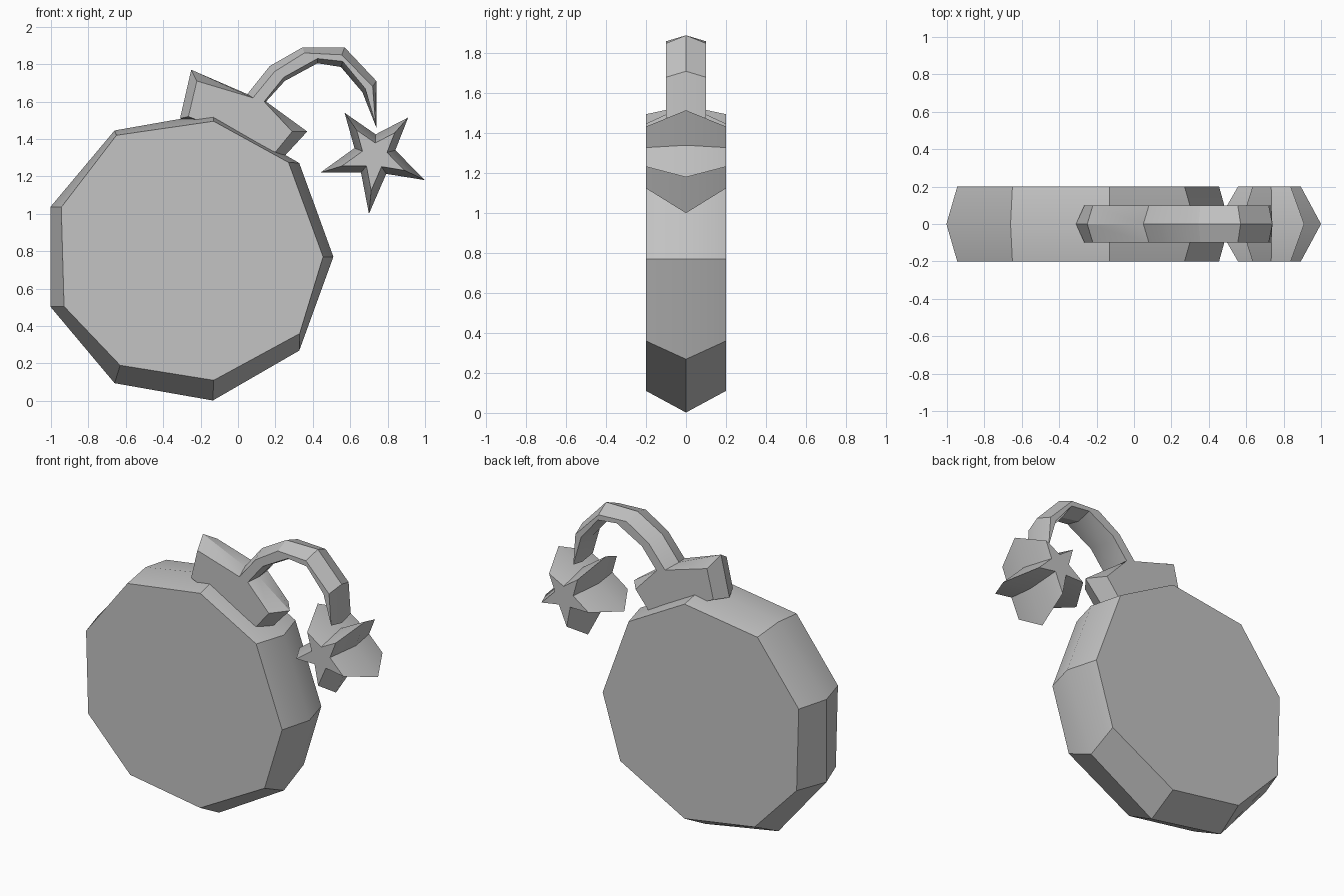
import bpy, bmesh
from math import sin, cos, radians

if "Cube" in bpy.data.objects:
    bpy.data.objects.remove(bpy.data.objects["Cube"], do_unlink=True)

# One plain grey for the whole model
grey = bpy.data.materials.new("plain_grey")
grey.use_nodes = True
color = (0.55, 0.55, 0.55, 1)
grey.diffuse_color = color
grey.node_tree.nodes["Principled BSDF"].inputs["Base Color"].default_value = color


def polar(center, radius, degrees):
    angle = radians(degrees)
    return center[0] + radius * cos(angle), center[1] + radius * sin(angle)


def bevelled_slab(name, ridge, face, half_depth):
    """Slab with a wide ridge outline at y=0 and a smaller outline on both faces."""
    bm = bmesh.new()
    layers = [(face, -half_depth), (ridge, 0), (face, half_depth)]
    front, middle, back = [
        [bm.verts.new((x, y, z)) for x, z in outline] for outline, y in layers
    ]
    bm.faces.new(front)
    bm.faces.new(back[::-1])
    count = len(ridge)
    for near, far in ((front, middle), (middle, back)):
        for i in range(count):
            j = (i + 1) % count
            bm.faces.new((near[j], near[i], far[i], far[j]))
    bmesh.ops.recalc_face_normals(bm, faces=bm.faces)
    mesh = bpy.data.meshes.new(name)
    bm.to_mesh(mesh)
    bm.free()
    mesh.materials.append(grey)
    obj = bpy.data.objects.new(name, mesh)
    bpy.context.collection.objects.link(obj)
    bpy.ops.object.select_all(action="DESELECT")
    obj.select_set(True)
    bpy.context.view_layer.objects.active = obj
    bpy.ops.object.shade_smooth_by_angle(angle=radians(30))
    return obj


# Body: nine-sided disc, with slightly uneven front and back faces
body_ridge = [polar((-0.27, 0.77), 0.78, 40 * i) for i in range(9)]
body_face = [
    (0.455, 0.77), (0.27, 1.275), (-0.13, 1.495), (-0.65, 1.42), (-0.945, 1.035),
    (-0.93, 0.505), (-0.63, 0.19), (-0.13, 0.11), (0.33, 0.36),
]
bevelled_slab("round_body", body_ridge, body_face, 0.2)

# Neck: tilted block on the body's upper right, with the fuse base in its top edge
neck_ridge = [
    (-0.31, 1.51), (-0.25, 1.77), (0.05, 1.64), (0.15, 1.6), (0.37, 1.44), (0.25, 1.31),
]
neck_face = [
    (-0.265, 1.52), (-0.22, 1.71), (0.08, 1.62), (0.14, 1.6), (0.29, 1.44), (0.2, 1.33),
]
bevelled_slab("neck", neck_ridge, neck_face, 0.1)

# Fuse: arch that starts on the neck and thins out to a point
fuse_outer = [(0.05, 1.64), (0.17, 1.79), (0.345, 1.89), (0.57, 1.89), (0.74, 1.71)]
fuse_inner = [(0.665, 1.65), (0.55, 1.785), (0.425, 1.805), (0.25, 1.71), (0.15, 1.6)]
fuse_outer_face = [(0.08, 1.62), (0.195, 1.76), (0.355, 1.86), (0.555, 1.85), (0.72, 1.68)]
fuse_inner_face = [(0.68, 1.67), (0.56, 1.815), (0.425, 1.83), (0.245, 1.73), (0.14, 1.6)]
bevelled_slab(
    "fuse",
    fuse_outer + [(0.74, 1.46)] + fuse_inner,
    fuse_outer_face + [(0.735, 1.48)] + fuse_inner_face,
    0.1,
)

# Spark: five-pointed star, its faces a smaller copy of the ridge outline
center = (0.73, 1.31)
tips = [(0.91, 1.515), (0.57, 1.54), (0.44, 1.22), (0.7, 1.0), (1.0, 1.18)]
star_ridge = []
for i, tip in enumerate(tips):
    star_ridge += [tip, polar(center, 0.115, 87 + 72 * i)]
star_face = [
    (center[0] + 0.6 * (x - center[0]), center[1] + 0.6 * (z - center[1]))
    for x, z in star_ridge
]
bevelled_slab("spark_star", star_ridge, star_face, 0.2)
